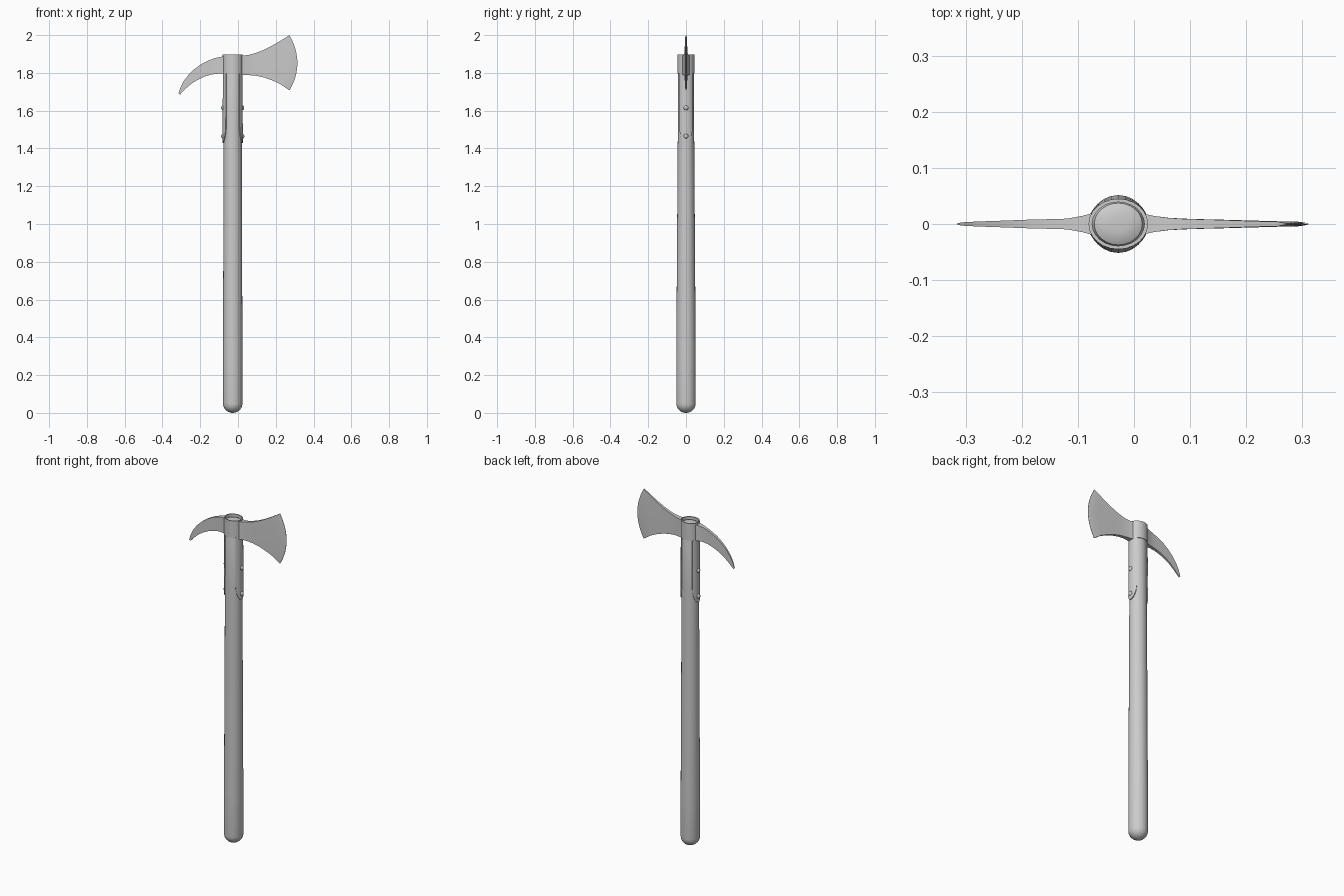
import bpy, math
from math import sin, cos, pi, radians

if "Cube" in bpy.data.objects:
    bpy.data.objects.remove(bpy.data.objects["Cube"])

CX = -0.028  # handle axis
SIDES = 24


def make(name, verts, faces, angle=35):
    me = bpy.data.meshes.new(name)
    me.from_pydata(verts, [], faces)
    ob = bpy.data.objects.new(name, me)
    bpy.context.collection.objects.link(ob)
    bpy.ops.object.select_all(action='DESELECT')
    ob.select_set(True)
    bpy.context.view_layer.objects.active = ob
    bpy.ops.object.mode_set(mode='EDIT')
    bpy.ops.mesh.select_all(action='SELECT')
    bpy.ops.mesh.normals_make_consistent(inside=False)
    bpy.ops.object.mode_set(mode='OBJECT')
    bpy.ops.object.shade_smooth_by_angle(angle=radians(angle))
    return ob


def loft(rings, closed=False):
    """Skin equal-length rings; cap the ends or join last to first."""
    n, m = len(rings[0]), len(rings)
    verts = [p for r in rings for p in r]
    faces = []
    for i in range(m if closed else m - 1):
        a, b = i * n, (i + 1) % m * n
        faces += [(a + j, a + (j + 1) % n, b + (j + 1) % n, b + j) for j in range(n)]
    if not closed:
        faces += [tuple(range(n)), tuple(range((m - 1) * n, m * n))]
    return verts, faces


def oval(rx, ry, z):
    return [(CX + rx * cos(2 * pi * k / SIDES), ry * sin(2 * pi * k / SIDES), z)
            for k in range(SIDES)]


def radii(z):
    """Handle half widths at height z."""
    t = min(max((z - 0.3) / 1.6, 0), 1)
    return 0.0515 - 0.005 * t, 0.0515 - 0.011 * t


# Handle with a round butt and a slightly domed top
rings = []
for k in range(1, 8):
    a = k / 7 * pi / 2
    rings.append(oval(0.0515 * sin(a), 0.0515 * sin(a), 0.05 * (1 - cos(a))))
rings[0:0] = [oval(0.003, 0.003, 0)]
for z in (0.3, 0.7, 1.1, 1.5, 1.87):
    rings.append(oval(*radii(z), z))
for s, z in ((0.92, 1.881), (0.7, 1.886), (0.35, 1.888)):
    rings.append(oval(0.0465 * s, 0.0405 * s, z))
make("handle", *loft(rings))

# Metal collar around the top
prof = [(0.053, 0.045, 1.796), (0.053, 0.045, 1.897),
        (0.0465, 0.039, 1.897), (0.0465, 0.039, 1.796)]
make("collar", *loft([oval(*p) for p in prof], closed=True))


def plate(name, stations, rows=12):
    """Flat head part: each station is top x, top z, bottom x, bottom z, half thickness, bow."""
    rings = []
    for xt, zt, xb, zb, h, bow in stations:
        side = []
        for k in range(rows + 1):
            v = k / rows
            side.append((xt + (xb - xt) * v + bow * (1 - (2 * v - 1) ** 2),
                         zt + (zb - zt) * v))
        rings.append([(x, h, z) for x, z in side] + [(x, -h, z) for x, z in reversed(side)])
    make(name, *loft(rings), angle=30)


# Axe blade, flaring to a curved edge
plate("blade", [
    (0.019, 1.892, 0.019, 1.788, 0.018, 0),
    (0.035, 1.892, 0.035, 1.788, 0.0145, 0),
    (0.060, 1.896, 0.060, 1.788, 0.011, 0.002),
    (0.090, 1.904, 0.100, 1.784, 0.009, 0.005),
    (0.130, 1.919, 0.140, 1.775, 0.008, 0.010),
    (0.175, 1.941, 0.185, 1.759, 0.0065, 0.018),
    (0.220, 1.967, 0.225, 1.740, 0.005, 0.028),
    (0.256, 1.989, 0.257, 1.718, 0.004, 0.037),
    (0.272, 2.000, 0.273, 1.707, 0.0008, 0.042)])

# Curved back spike
plate("spike", [
    (-0.076, 1.887, -0.076, 1.796, 0.019, 0),
    (-0.092, 1.885, -0.092, 1.796, 0.0145, 0),
    (-0.120, 1.879, -0.116, 1.795, 0.0095, 0),
    (-0.155, 1.866, -0.146, 1.790, 0.0085, 0),
    (-0.195, 1.846, -0.181, 1.779, 0.0075, 0),
    (-0.232, 1.819, -0.214, 1.763, 0.006, 0),
    (-0.262, 1.790, -0.245, 1.744, 0.005, 0),
    (-0.287, 1.757, -0.271, 1.722, 0.004, 0),
    (-0.305, 1.722, -0.292, 1.702, 0.003, 0),
    (-0.315, 1.693, -0.307, 1.685, 0.0015, 0)], rows=4)

# Side straps with rounded lower ends, each held by two rivets
for side, sgn in (("right", 1), ("left", -1)):
    rings = []
    for z in (1.80, 1.70, 1.60, 1.52, 1.49, 1.465, 1.445, 1.435, 1.43):
        t = max(0, (1.52 - z) / 0.09)
        half = radians(46) * max(0.08, math.sqrt(1 - min(t, 1) ** 2))
        rx, ry = radii(z)
        arc = [half * (k / 4 - 1) for k in range(9)]
        ring = [(CX + sgn * (rx + g) * cos(a), (ry + g) * sin(a), z)
                for g, aa in ((0.0055, arc), (-0.002, arc[::-1])) for a in aa]
        rings.append(ring)
    make("strap_" + side, *loft(rings))
    for i, z in enumerate((1.615, 1.465)):
        bpy.ops.mesh.primitive_uv_sphere_add(
            segments=16, ring_count=8, radius=0.0125,
            location=(CX + sgn * (radii(z)[0] + 0.005), 0, z))
        rivet = bpy.context.object
        rivet.name = f"rivet_{side}_{i + 1}"
        rivet.scale.x = 0.7
        bpy.ops.object.shade_smooth()
